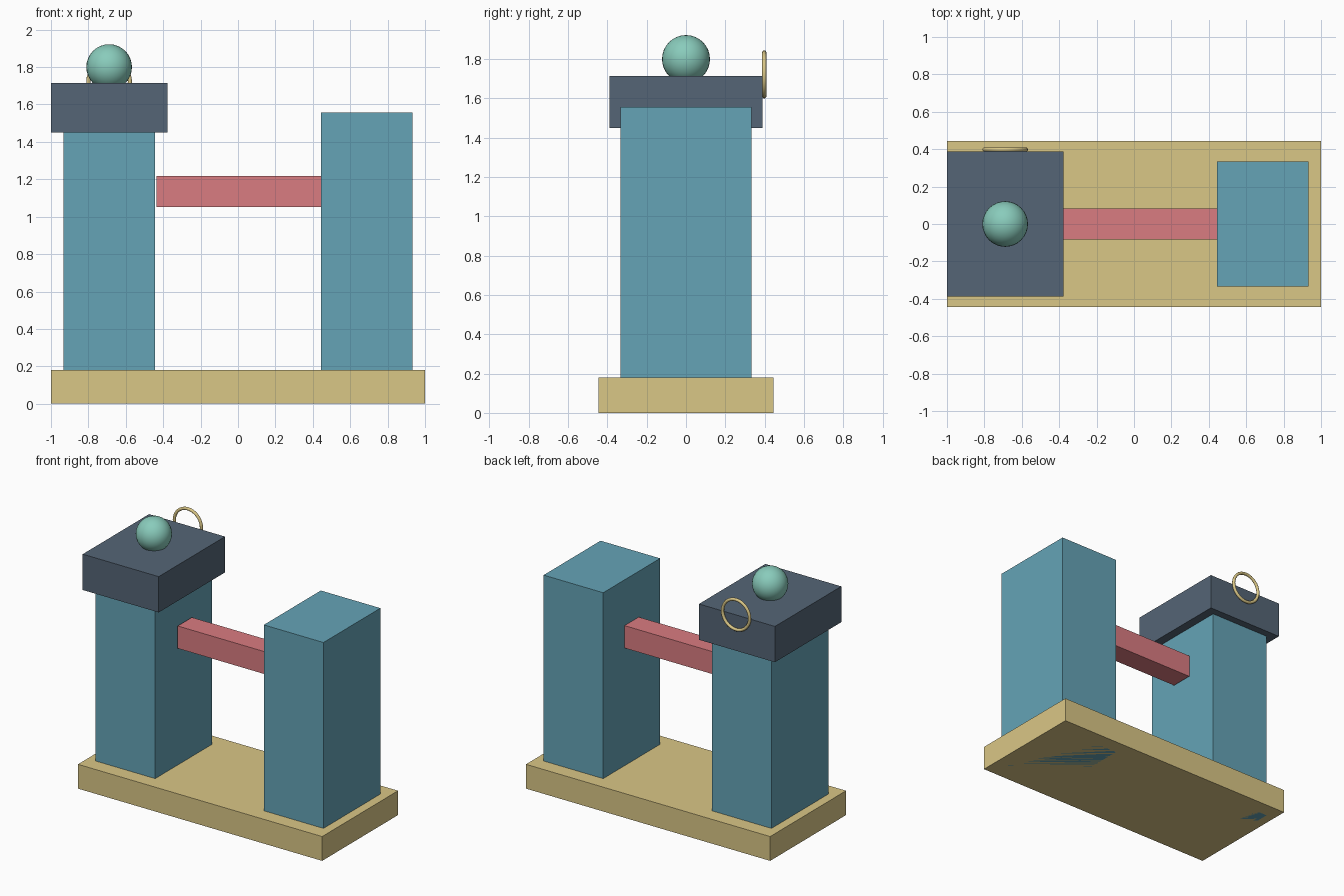
import bpy
from math import pi

if "Cube" in bpy.data.objects:
    bpy.data.objects.remove(bpy.data.objects["Cube"])


def colour(name, rgb):
    mat = bpy.data.materials.new(name)
    mat.diffuse_color = (*rgb, 1)
    mat.use_nodes = True
    mat.node_tree.nodes["Principled BSDF"].inputs["Base Color"].default_value = mat.diffuse_color
    return mat


SAND = colour("sand", (0.70, 0.57, 0.24))
BLUE = colour("blue", (0.13, 0.37, 0.47))
SLATE = colour("slate", (0.09, 0.13, 0.18))
RED = colour("red", (0.70, 0.20, 0.22))
GREEN = colour("green", (0.25, 0.60, 0.50))


def finish(name, mat):
    obj = bpy.context.object
    obj.name = name
    obj.data.materials.append(mat)
    return obj


def box(name, x, y, z, mat):
    """Box from (min, max) ranges on each axis."""
    ranges = (x, y, z)
    bpy.ops.mesh.primitive_cube_add(size=1, location=[(a + b) / 2 for a, b in ranges])
    bpy.context.object.scale = [b - a for a, b in ranges]
    bpy.ops.object.transform_apply(location=False, rotation=False, scale=True)
    return finish(name, mat)


# Base slab
box("base", (-1, 1), (-0.444, 0.444), (0, 0.18), SAND)

# Two posts running down through the base
for side, cx in (("left", -0.689), ("right", 0.689)):
    box(side + "_post", (cx - 0.244, cx + 0.244), (-0.333, 0.333), (0, 1.556), BLUE)

# Cross bar, just short of the left post
box("cross_bar", (-0.436, 0.452), (-0.083, 0.083), (1.051, 1.217), RED)

# Cap on the left post
box("cap", (-1, -0.378), (-0.388, 0.388), (1.449, 1.714), SLATE)

# Ball on the cap
bpy.ops.mesh.primitive_uv_sphere_add(segments=32, ring_count=16, radius=0.122,
                                     location=(-0.689, 0, 1.80))
finish("ball", GREEN)
bpy.ops.object.shade_smooth()

# Upright ring on the back of the cap
bpy.ops.mesh.primitive_torus_add(major_radius=0.111, minor_radius=0.011,
                                 major_segments=32, minor_segments=12,
                                 location=(-0.689, 0.398, 1.722),
                                 rotation=(pi / 2, 0, 0))
finish("ring", SAND)
bpy.ops.object.shade_smooth()
